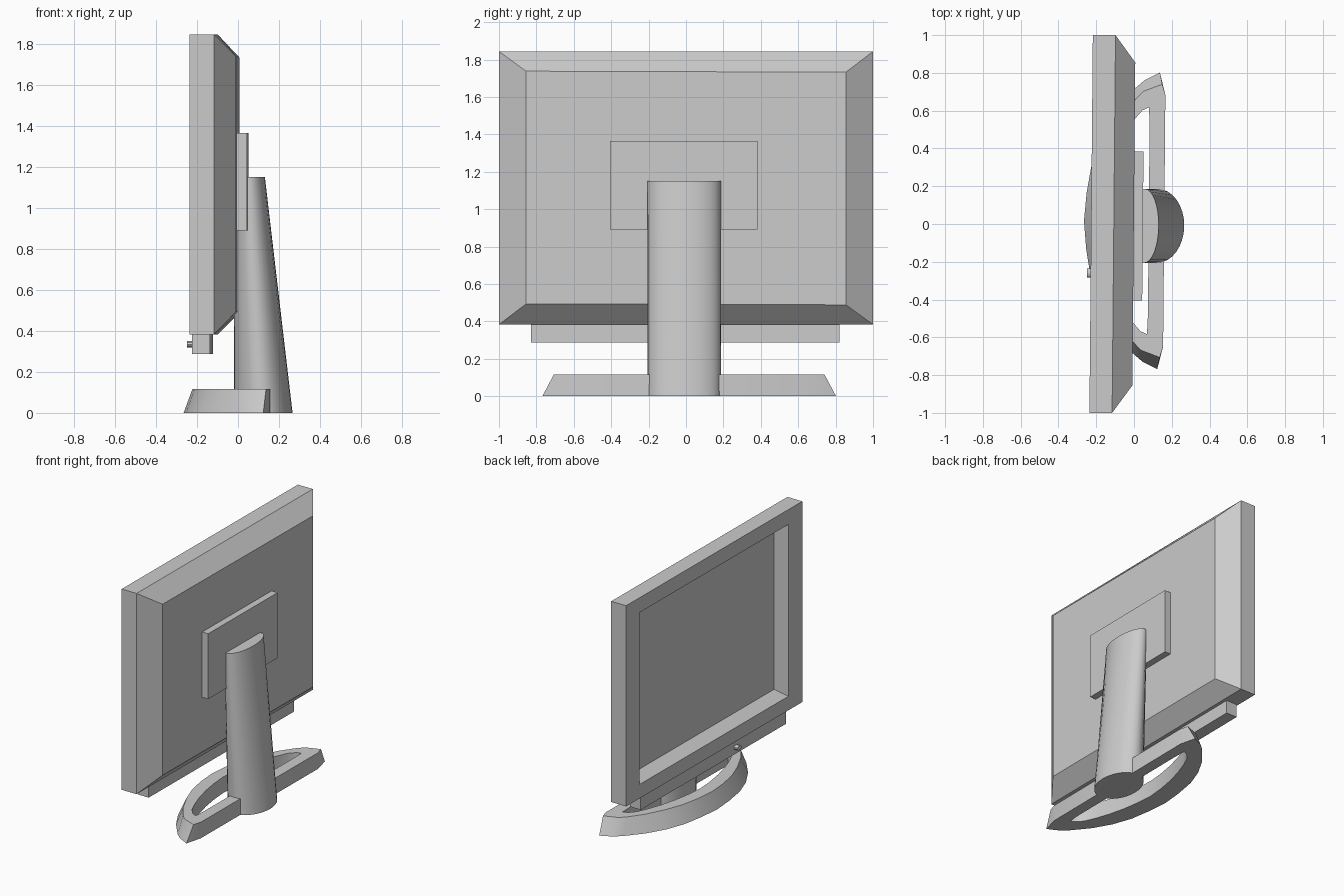
import bpy, bmesh, math

if "Cube" in bpy.data.objects:
    bpy.data.objects.remove(bpy.data.objects["Cube"])

grey = bpy.data.materials.new("plain grey")
grey.diffuse_color = (0.6, 0.6, 0.6, 1)
grey.use_nodes = True
grey.node_tree.nodes["Principled BSDF"].inputs["Base Color"].default_value = grey.diffuse_color
SKEW = 0.009  # whole model is turned very slightly about z


def loft(name, rings, loop=False, smooth=False):
    """Join rings of equal length; cap both ends, or close into a tube loop."""
    bm = bmesh.new()
    vr = [[bm.verts.new((x + SKEW * y, y, z)) for x, y, z in r] for r in rings]
    n = len(vr[0])
    pairs = list(zip(vr, vr[1:]))
    if loop:
        pairs.append((vr[-1], vr[0]))
    else:
        bm.faces.new(vr[0])
        bm.faces.new(vr[-1])
    for a, b in pairs:
        for i in range(n):
            j = (i + 1) % n
            bm.faces.new((a[i], a[j], b[j], b[i]))
    bmesh.ops.recalc_face_normals(bm, faces=bm.faces[:])
    me = bpy.data.meshes.new(name)
    bm.to_mesh(me)
    bm.free()
    me.materials.append(grey)
    ob = bpy.data.objects.new(name, me)
    bpy.context.collection.objects.link(ob)
    if smooth:
        bpy.ops.object.select_all(action='DESELECT')
        ob.select_set(True)
        bpy.context.view_layer.objects.active = ob
        bpy.ops.object.shade_smooth_by_angle(angle=math.radians(30))
    return ob


def rect(x, y0, y1, z0, z1, tilt=0.0):
    return [(x, y, z - tilt * y) for y, z in ((y0, z0), (y1, z0), (y1, z1), (y0, z1))]


def box(name, x0, x1, y0, y1, z0, z1):
    return loft(name, [rect(x0, y0, y1, z0, z1), rect(x1, y0, y1, z0, z1)])


def ellipse(cx, cy, rx, ry, z, n=32):
    return [(cx + rx * math.cos(2 * math.pi * i / n),
             cy + ry * math.sin(2 * math.pi * i / n), z) for i in range(n)]


# Display housing: recessed screen with sloping surround, bezel, sides, chamfered back
loft("display_housing", [
    rect(-0.143, -0.797, 0.80, 0.530, 1.690),
    rect(-0.227, -0.842, 0.845, 0.485, 1.735),
    rect(-0.227, -1, 1, 0.383, 1.843),
    rect(-0.107, -1, 1, 0.383, 1.843),
    rect(-0.001, -0.855, 0.855, 0.491, 1.735, tilt=0.003)])

# Speaker bar with its knob under the screen
box("speaker_bar", -0.217, -0.13, -0.83, 0.82, 0.287, 0.385)
knob = [[(x, -0.26 + 0.024 * math.cos(k * math.pi / 6),
          0.334 + 0.016 * math.sin(k * math.pi / 6)) for k in range(12)]
        for x in (-0.246, -0.215)]
loft("knob", knob, smooth=True)

# Mounting plate on the back
box("mounting_plate", -0.003, 0.047, -0.405, 0.383, 0.89, 1.365)

# Tapering elliptical column
loft("column", [ellipse(0.1235, -0.010, 0.1425, 0.196, 0),
                ellipse(0.056, -0.010, 0.075, 0.196, 1.15)], smooth=True)


# Bow-shaped base ring, mirrored from half outlines (x, y)
def bow(half, z):
    pts = half + [(x, -y) for x, y in reversed(half[1:])]
    return [(x, y + 0.017, z) for x, y in pts]


foot = [(-0.265, 0), (-0.252, .15), (-0.225, .31), (-0.175, .45), (-0.10, .58),
        (0, .702), (0.05, .745), (0.13, .785), (0.16, .665)]
rim = [(-0.222, 0), (-0.21, .14), (-0.183, .28), (-0.135, .41), (-0.07, .54),
       (0, .64), (0.042, .685), (0.143, .723), (0.16, .665)]
hole = [(-0.13, 0), (-0.12, .12), (-0.10, .24), (-0.07, .36), (-0.035, .46),
        (0, .54), (0.04, .585), (0.074, .60), (0.078, .50)]
loft("base_ring", [bow(foot, 0), bow(rim, 0.117), bow(hole, 0.117), bow(hole, 0)],
     loop=True, smooth=True)
